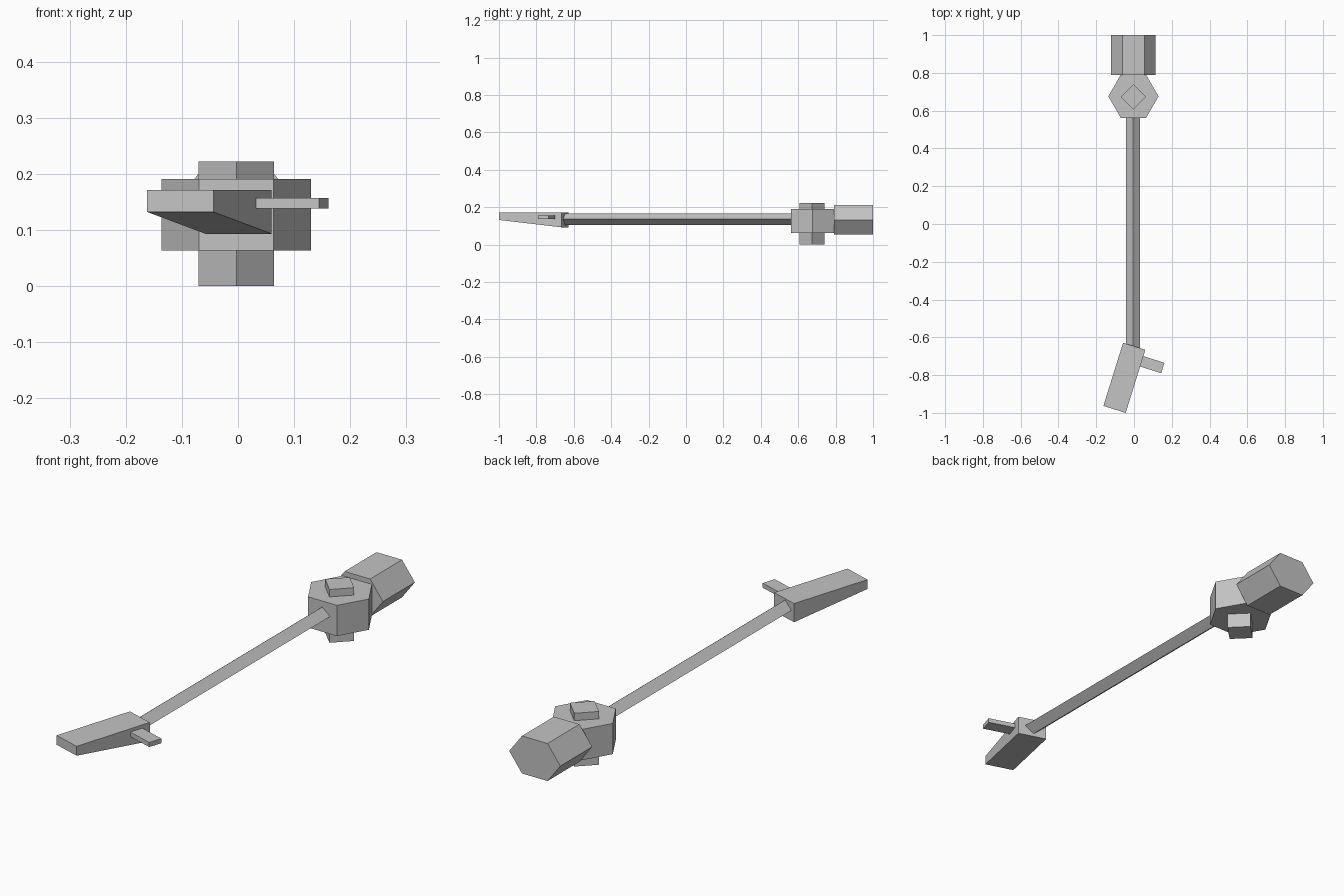
import bpy
import bmesh
from math import pi
from mathutils import Matrix, Vector

cube = bpy.data.objects.get("Cube")
if cube:
    bpy.data.objects.remove(cube)

grey = bpy.data.materials.new("plain grey")
grey.use_nodes = True
colour = (0.55, 0.55, 0.55, 1)
grey.diffuse_color = colour
grey.node_tree.nodes["Principled BSDF"].inputs["Base Color"].default_value = colour


def finish(name, bm):
    bmesh.ops.recalc_face_normals(bm, faces=bm.faces)
    mesh = bpy.data.meshes.new(name)
    bm.to_mesh(mesh)
    bm.free()
    mesh.materials.append(grey)
    obj = bpy.data.objects.new(name, mesh)
    bpy.context.collection.objects.link(obj)
    return obj


def prism(name, sides, radius, length, centre, along_y=False, squash=1.0):
    """Capped prism with a corner on +x, upright or laid along y."""
    bm = bmesh.new()
    bmesh.ops.create_cone(bm, cap_ends=True, segments=sides, radius1=radius,
                          radius2=radius, depth=length)
    # Put the first corner exactly on the x axis
    corner = max(bm.verts, key=lambda v: v.co.x).co
    turn = Matrix.Rotation(-Vector((corner.x, corner.y)).angle_signed(
        Vector((1, 0))) * -1, 4, 'Z') if abs(corner.y) > 0.001 else Matrix()
    lay = Matrix.Rotation(pi / 2, 4, 'X') if along_y else Matrix()
    scale = Matrix.Diagonal((1, 1, squash, 1))
    bm.transform(Matrix.Translation(centre) @ scale @ lay @ turn)
    return finish(name, bm)


def block(name, start, along, across, top, bottom_start, bottom_end):
    """Slab on a slanted plan, whose underside may slope along its length."""
    bm = bmesh.new()
    start, along, across = Vector(start), Vector(along), Vector(across)
    plan = [start, start + across, start + across + along, start + along]
    lows = [bottom_start, bottom_start, bottom_end, bottom_end]
    upper = [bm.verts.new((p.x, p.y, top)) for p in plan]
    lower = [bm.verts.new((p.x, p.y, z)) for p, z in zip(plan, lows)]
    bm.faces.new(upper)
    bm.faces.new(lower[::-1])
    for i in range(4):
        j = (i + 1) % 4
        bm.faces.new((upper[i], lower[i], lower[j], upper[j]))
    return finish(name, bm)


MID = -0.003
HUB_Y = 0.676

# Head: six-sided hub, square pin through it, six-sided striking end
prism("hub", 6, 0.133, 0.128, (MID, HUB_Y, 0.127))
prism("hub_pin", 4, 0.067, 0.222, (MID, HUB_Y - 0.003, 0.111))
prism("striking_end", 6, 0.118, 0.21, (MID, 0.895, 0.133), True, 0.765)

# Long square shaft standing on its edge
prism("shaft", 4, 0.037, 1.235, (MID - 0.002, -0.04, 0.136), True, 0.8)

# Slanted grip that thins towards its tip, with a small side lever
block("grip", (-0.058, -0.629), (-0.104, -0.334), (0.118, -0.037),
      0.171, 0.093, 0.132)
block("side_lever", (0.045, -0.698), (0.116, -0.037), (-0.017, -0.055),
      0.157, 0.138, 0.138)
